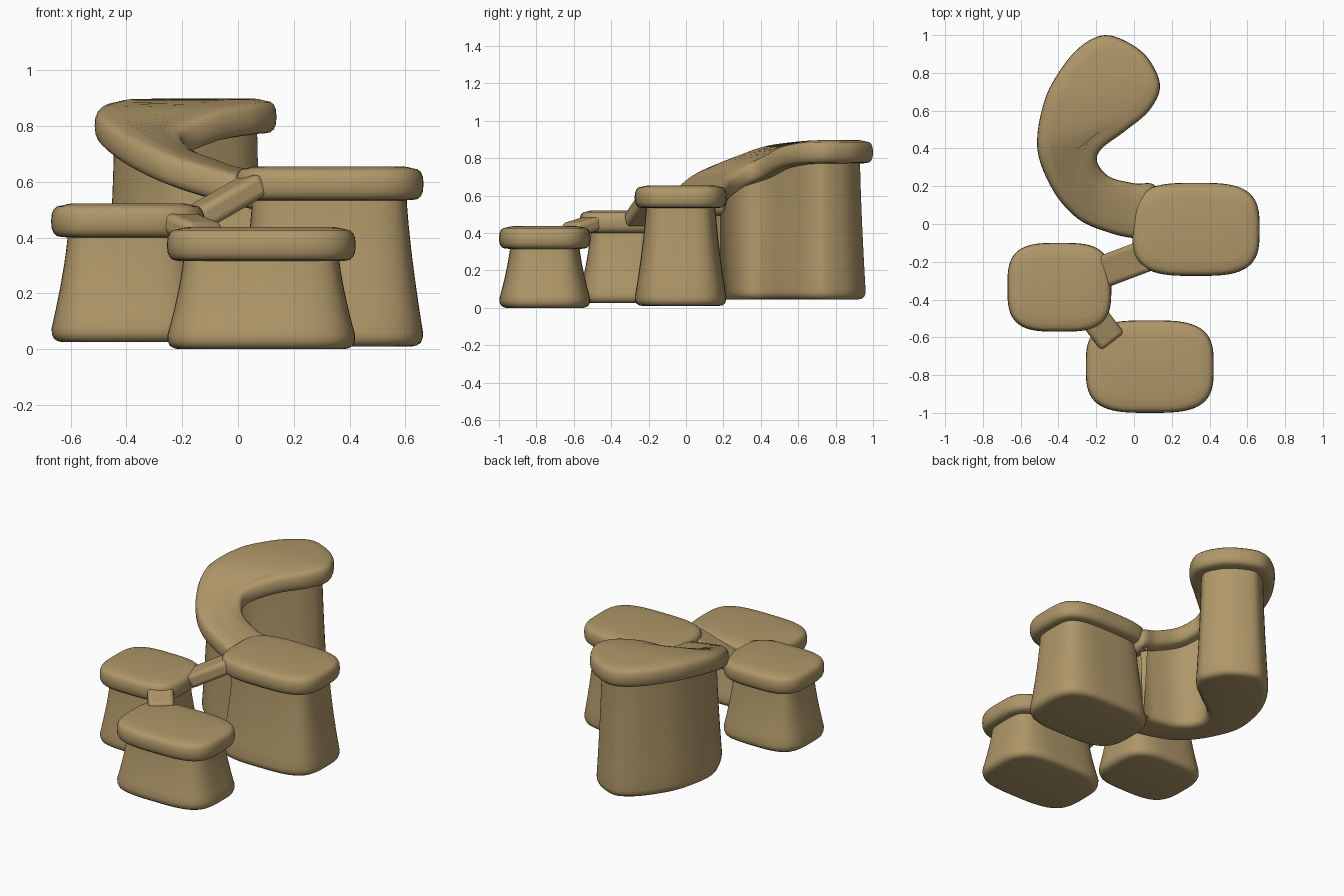
import bpy, bmesh, math
from mathutils import Vector

if "Cube" in bpy.data.objects:
    bpy.data.objects.remove(bpy.data.objects["Cube"])

mat = bpy.data.materials.new("sandstone tan")
mat.diffuse_color = (0.43, 0.31, 0.14, 1)
mat.use_nodes = True
mat.node_tree.nodes["Principled BSDF"].inputs["Base Color"].default_value = mat.diffuse_color


def finish(obj):
    obj.data.materials.append(mat)
    bpy.ops.object.select_all(action='DESELECT')
    obj.select_set(True)
    bpy.context.view_layer.objects.active = obj
    bpy.ops.object.shade_smooth_by_angle(angle=math.radians(50))


def spline(points, steps=6):
    """Closed smooth curve through the points."""
    pts = [Vector(p) for p in points]
    n, out = len(pts), []
    for i in range(n):
        a, b, c, d = (pts[(i + k) % n] for k in (-1, 0, 1, 2))
        for s in range(steps):
            t = s / steps
            out.append(0.5 * (2 * b + (c - a) * t + (2 * a - 5 * b + 4 * c - d) * t * t
                              + (3 * b - a - 3 * c + d) * t ** 3))
    return out


def oval(x0, x1, y0, y1, z, n=64, power=3.3):
    """Rounded rectangle outline."""
    out = []
    for i in range(n):
        a = 2 * math.pi * (i + 0.5) / n
        c, s = math.cos(a), math.sin(a)
        f = lambda v: math.copysign(abs(v) ** (2 / power), v)
        out.append(Vector(((x0 + x1) / 2 + (x1 - x0) / 2 * f(c),
                           (y0 + y1) / 2 + (y1 - y0) / 2 * f(s), z)))
    return out


def stack(name, outline, rings):
    """Rings of (inset, height rule) from top to bottom, closed by quad strips."""
    n = len(outline)
    area = sum(outline[i].x * outline[(i + 1) % n].y - outline[(i + 1) % n].x * outline[i].y
               for i in range(n))
    side = 1 if area > 0 else -1
    bm, loops = bmesh.new(), []
    for inset, height in rings:
        loop = []
        for i, p in enumerate(outline):
            t = outline[(i + 1) % n] - outline[i - 1]
            inward = Vector((-t.y, t.x, 0)).normalized() * side
            q = p + inward * inset
            loop.append(bm.verts.new((q.x, q.y, height(p.z))))
        loops.append(loop)
    for a, b in zip(loops, loops[1:]):
        for i in range(n):
            j = (i + 1) % n
            bm.faces.new((a[i], a[j], b[j], b[i]))
    for loop in (loops[0], loops[-1]):
        for i in range(n // 2 - 1):
            bm.faces.new((loop[i], loop[i + 1], loop[n - 2 - i], loop[n - 1 - i]))
    bmesh.ops.recalc_face_normals(bm, faces=bm.faces)
    me = bpy.data.meshes.new(name)
    bm.to_mesh(me)
    bm.free()
    obj = bpy.data.objects.new(name, me)
    bpy.context.collection.objects.link(obj)
    finish(obj)


def slab_rings(thick):
    """Pillow edge for the cap slabs."""
    rings = [(0.075, lambda z: z), (0.055, lambda z: z - 0.003)]
    for k in range(9):
        a = math.pi * k / 8
        inset = 0.04 * (1 - math.sin(a) ** 0.8)
        drop = thick / 2 * (1 - math.copysign(abs(math.cos(a)) ** 0.8, math.cos(a)))
        rings.append((inset, lambda z, d=drop: z - 0.007 - d * 0.93))
    rings.append((0.07, lambda z: z - thick))
    return rings


def wall_rings(thick, top, bottom, base):
    """Flared column with a rounded foot, reaching into the slab."""
    rings = []
    for k in range(9):
        t = k / 8
        rings.append((top + (bottom - top) * t ** 1.4,
                      lambda z, t=t: (z - thick + 0.04) * (1 - t) + (base + 0.05) * t))
    for inset, up in ((0.001, 0.03), (0.008, 0.013), (0.022, 0.004), (0.04, 0)):
        rings.append((bottom + inset, lambda z, u=up: base + u))
    return rings


# stepping stones: slab extents, top height, base height
for name, x0, x1, y0, y1, z, base in (
        ("right_stone", -0.01, 0.665, -0.275, 0.218, 0.655, 0.01),
        ("left_stone", -0.67, -0.12, -0.57, -0.10, 0.522, 0.025),
        ("front_stone", -0.255, 0.422, -1.0, -0.51, 0.437, 0.0)):
    ring = oval(x0, x1, y0, y1, z)
    stack(name + "_slab", ring, slab_rings(0.122))
    stack(name + "_column", ring, wall_rings(0.122, 0.062, 0.002, base))

# curved ramp: outer side up to the tip, then back down the inner side
ramp = spline([
    (0.12, -0.07, 0.61), (0.0, -0.075, 0.635), (-0.15, -0.04, 0.675), (-0.3, 0.03, 0.725),
    (-0.43, 0.18, 0.79), (-0.512, 0.4, 0.86), (-0.475, 0.65, 0.892), (-0.38, 0.83, 0.897),
    (-0.27, 0.95, 0.897), (-0.15, 1.0, 0.897),
    (-0.02, 0.955, 0.897), (0.08, 0.87, 0.897), (0.138, 0.73, 0.897), (0.08, 0.6, 0.892),
    (-0.05, 0.49, 0.87), (-0.17, 0.4, 0.82), (-0.195, 0.33, 0.775), (-0.13, 0.25, 0.71),
    (0.0, 0.215, 0.655), (0.12, 0.19, 0.62)])
# drop the closing segment's extra samples so both sides pair up
ramp = ramp[:19 * 6 + 1]
ramp = ramp if len(ramp) % 2 == 0 else ramp + [(ramp[0] + ramp[-1]) / 2]
stack("ramp_slab", ramp, slab_rings(0.125))
stack("ramp_wall", ramp, wall_rings(0.125, 0.07, 0.04, 0.045))

# short bridges between the slabs
for name, a, b, width, height in (
        ("upper_bridge", (-0.155, -0.25, 0.465), (0.07, -0.165, 0.595), 0.17, 0.085),
        ("lower_bridge", (-0.26, -0.43, 0.475), (-0.115, -0.62, 0.415), 0.155, 0.075)):
    a, b = Vector(a), Vector(b)
    bpy.ops.mesh.primitive_cube_add(size=1, location=(a + b) / 2)
    obj = bpy.context.object
    obj.name = name
    obj.rotation_euler = (b - a).to_track_quat('X', 'Z').to_euler()
    obj.scale = ((b - a).length, width, height)
    bpy.ops.object.transform_apply(location=False, rotation=False, scale=True)
    mod = obj.modifiers.new("round", 'BEVEL')
    mod.width, mod.segments = 0.025, 4
    finish(obj)
